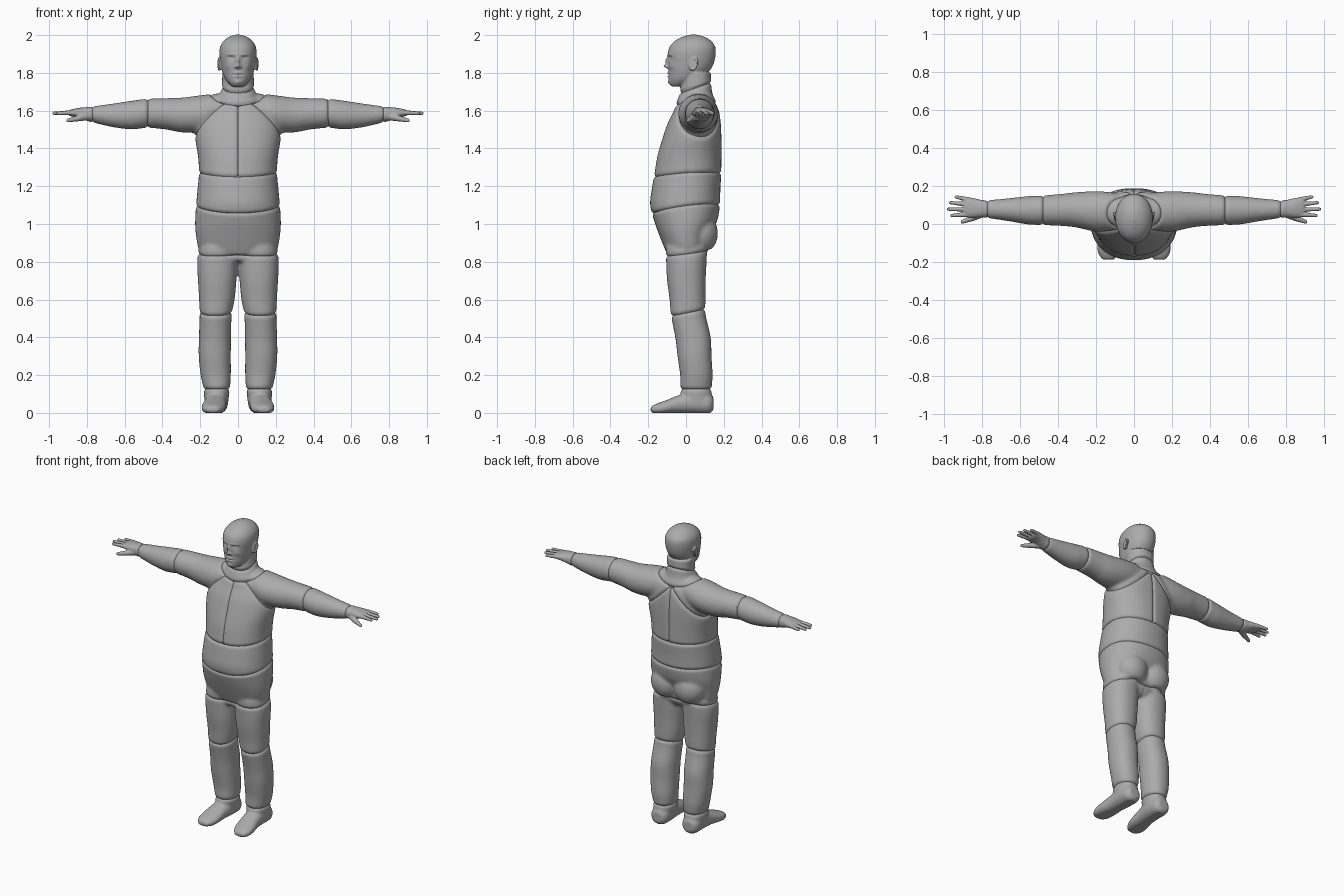
import bpy, bmesh, math
from mathutils import Vector, Matrix

if "Cube" in bpy.data.objects:
    bpy.data.objects.remove(bpy.data.objects["Cube"])

grey = bpy.data.materials.new("plain grey")
grey.use_nodes = True
GREY = (0.41, 0.41, 0.41, 1)
grey.diffuse_color = GREY
grey.node_tree.nodes["Principled BSDF"].inputs["Base Color"].default_value = GREY


# ---------- helpers ----------
def spline(rows, steps=5):
    """Smoothly interpolate section rows."""
    out = []
    for i in range(len(rows) - 1):
        p = [rows[max(i - 1, 0)], rows[i], rows[i + 1], rows[min(i + 2, len(rows) - 1)]]
        for k in range(steps):
            t = k / steps
            out.append([0.5 * (2 * b + (c - a) * t + (2 * a - 5 * b + 4 * c - d) * t * t
                               + (3 * b - a - 3 * c + d) * t ** 3) for a, b, c, d in zip(*p)])
    return out + [list(rows[-1])]


def loft(bm, axis, rows, power=2.2, n=40):
    """Closed tube; each row is position, two centres, two radii."""
    rings = []
    for pos, ca, cb, ra, rb in spline(rows):
        ring = []
        for k in range(n):
            c, s = math.cos(math.tau * k / n), math.sin(math.tau * k / n)
            co = [ca + ra * math.copysign(abs(c) ** (2 / power), c),
                  cb + rb * math.copysign(abs(s) ** (2 / power), s)]
            co.insert("xyz".index(axis), pos)
            ring.append(bm.verts.new(co))
        rings.append(ring)
    for a, b in zip(rings, rings[1:]):
        for k in range(n):
            bm.faces.new((a[k], a[k - 1], b[k - 1], b[k]))
    bm.faces.new(rings[0])
    bm.faces.new(rings[-1])


def ball(bm, centre, radii, turn=0):
    m = Matrix.Translation(centre) @ Matrix.Rotation(turn, 4, "X") @ Matrix.Diagonal((*radii, 1))
    bmesh.ops.create_uvsphere(bm, u_segments=20, v_segments=12, radius=1, matrix=m)


def beads(bm, start, end, r0, r1, n=14):
    for k in range(n + 1):
        t = k / n
        ball(bm, Vector(start).lerp(Vector(end), t), [r0 + (r1 - r0) * t] * 3)


def mirror(bm):
    geo = bmesh.ops.duplicate(bm, geom=bm.verts[:] + bm.edges[:] + bm.faces[:])["geom"]
    for v in geo:
        if isinstance(v, bmesh.types.BMVert):
            v.co.x *= -1


def fuse(bm, voxel, smooth):
    """Merge overlapping shells into one smooth skin."""
    bmesh.ops.recalc_face_normals(bm, faces=bm.faces[:])
    me = bpy.data.meshes.new("skin")
    bm.to_mesh(me)
    ob = bpy.data.objects.new("skin", me)
    bpy.context.collection.objects.link(ob)
    mod = ob.modifiers.new("Remesh", "REMESH")
    mod.mode, mod.voxel_size = "VOXEL", voxel
    mod = ob.modifiers.new("Smooth", "SMOOTH")
    mod.factor, mod.iterations = 0.5, smooth
    skin = bpy.data.meshes.new_from_object(ob.evaluated_get(bpy.context.evaluated_depsgraph_get()))
    out = bmesh.new()
    out.from_mesh(skin)
    bpy.data.objects.remove(ob)
    return out


def cut(bm, f, depth=0.009, wide=0.018):
    """Press a seam groove along f = 0 and return the (negative, positive) pieces."""
    for level in (-0.006, 0, 0.006):
        val = {v: f(v.co) - level for v in bm.verts}
        new = []
        for e in bm.edges[:]:
            a, b = e.verts
            if val[a] * val[b] < 0:
                t = min(max(val[a] / (val[a] - val[b]), 0.02), 0.98)
                new.append(bmesh.utils.edge_split(e, a, t)[1])
        bmesh.ops.connect_verts(bm, verts=new)
    bm.normal_update()
    positive = [f(p.calc_center_median()) > 0 for p in bm.faces]
    for v, d in [(v, abs(f(v.co))) for v in bm.verts]:
        if d < wide:
            v.co -= v.normal * depth * (1 - d / wide) ** 2
    pieces = []
    for side in (False, True):
        piece = bm.copy()
        piece.faces.ensure_lookup_table()
        drop = [p for p, s in zip(piece.faces, positive) if s != side]
        bmesh.ops.delete(piece, geom=drop, context="FACES")
        pieces.append(piece)
    return pieces


def part(name, bm):
    me = bpy.data.meshes.new(name)
    bm.normal_update()
    bm.to_mesh(me)
    me.materials.append(grey)
    me.polygons.foreach_set("use_smooth", [True] * len(me.polygons))
    bpy.context.collection.objects.link(bpy.data.objects.new(name, me))


# ---------- body skin: limbs on one side, mirrored, then the trunk ----------
bm = bmesh.new()
loft(bm, "z", [(.05, .115, .06, .062, .075), (.13, .113, .053, .07, .083), (.2, .118, .055, .08, .086),
               (.3, .123, .045, .085, .09), (.4, .122, .037, .085, .094), (.52, .118, .012, .085, .092),
               (.6, .112, .008, .094, .095), (.7, .11, .002, .102, .102), (.8, .109, .002, .107, .107),
               (.88, .105, .002, .1, .11)])
loft(bm, "y", [(.145, .115, .05, .035, .035), (.12, .115, .05, .057, .055), (.05, .115, .055, .062, .06),
               (-.03, .12, .047, .06, .05), (-.1, .128, .032, .065, .037), (-.15, .133, .022, .058, .029),
               (-.187, .135, .018, .034, .016)])
loft(bm, "x", [(.03, .07, 1.605, .08, .085), (.12, .066, 1.595, .1, .095), (.2, .066, 1.583, .106, .098),
               (.3, .074, 1.577, .093, .092), (.38, .074, 1.583, .084, .083), (.48, .072, 1.586, .078, .077),
               (.56, .072, 1.577, .074, .076), (.66, .075, 1.575, .06, .063), (.77, .078, 1.58, .047, .043),
               (.81, .08, 1.58, .045, .038)], 2)
ball(bm, (.085, .075, .95), (.105, .095, .11))
mirror(bm)
loft(bm, "z", [(.8, 0, .0, .15, .08), (.86, 0, .003, .205, .112), (.95, 0, -.005, .224, .14),
               (1.02, 0, -.002, .227, .168), (1.1, 0, -.005, .222, .185), (1.18, 0, 0, .215, .182),
               (1.27, 0, .01, .207, .177), (1.36, 0, .018, .212, .17), (1.45, 0, .031, .226, .157),
               (1.53, 0, .043, .222, .142), (1.6, 0, .055, .19, .12), (1.65, 0, .055, .13, .103),
               (1.7, 0, .053, .09, .085), (1.8, 0, .055, .083, .076)])
body = fuse(bm, .0085, 9)
for v in body.verts:
    v.co.z = max(v.co.z, 0)


# ---------- seams and suit parts ----------
def neck_seam(p):
    return p.z - 1.718 - .3 * (p.y - .04)


body, _ = cut(body, neck_seam)
body, collar = cut(body, lambda p: .152 - (p - Vector((0, .05, 1.74))).length)
part("collar", collar)
trunk, sleeves = cut(body, lambda p: (abs(p.x) + .4 * p.y + 1.02 * p.z - 1.74) / 1.48)
trunk, chest = cut(trunk, lambda p: p.z - 1.26 - .05 * p.y - .25 * p.x ** 2)
lower, belt = cut(trunk, lambda p: p.z - 1.078 - .13 * p.y - .4 * p.x ** 2)
legs, hips = cut(lower, lambda p: p.z - .842 - .12 * p.y)
part("waist_band", belt)
part("hips", hips)
chest = cut(chest, lambda p: p.x)
sleeves = cut(sleeves, lambda p: p.x)
legs = cut(legs, lambda p: p.x, depth=.002)
for i, (side, s) in enumerate((("right", -1), ("left", 1))):
    part(side + "_chest", chest[i])
    upper, rest = cut(sleeves[i], lambda p: s * p.x - .478)
    fore, _ = cut(rest, lambda p: s * p.x - .77, .006)
    part(side + "_upper_sleeve", upper)
    part(side + "_forearm", fore)
    low, thigh = cut(legs[i], lambda p: p.z - .528 - .19 * p.y)
    foot, shin = cut(low, lambda p: p.z - .125)
    part(side + "_thigh", thigh)
    part(side + "_shin", shin)
    part(side + "_foot", foot)

# ---------- hands ----------
bm = bmesh.new()
loft(bm, "x", [(.74, .077, 1.58, .05, .046), (.77, .078, 1.58, .047, .043), (.8, .08, 1.583, .046, .036),
               (.84, .084, 1.588, .051, .027), (.88, .088, 1.588, .052, .019), (.895, .088, 1.588, .045, .013)])
for base_y, tip_x, tip_y in ((.128, .942, .142), (.102, .972, .112), (.076, .983, .078), (.05, .965, .045)):
    beads(bm, (.87, base_y, 1.59), (tip_x - .009, tip_y, 1.586), .0135, .009)
beads(bm, (.8, .058, 1.572), (.845, .032, 1.56), .024, .016)
beads(bm, (.845, .032, 1.56), (.9, .012, 1.548), .016, .01)
_, hand = cut(fuse(bm, .0035, 3), lambda p: p.x - .77, .006)
part("left_hand", hand)
bmesh.ops.scale(hand, vec=(-1, 1, 1), verts=hand.verts[:])
bmesh.ops.reverse_faces(hand, faces=hand.faces[:])
part("right_hand", hand)

# ---------- head: skull, neck, ears, then modelled features ----------
bm = bmesh.new()
for k in range(24):                                     # ear rim
    a = math.tau * k / 24
    ball(bm, (.1 + .004 * math.cos(a), .04 + .018 * math.cos(a) + .006 * math.sin(a),
              1.847 + .03 * math.sin(a)), (.006, .0065, .0065))
ball(bm, (.094, .038, 1.843), (.01, .016, .028), -.2)   # ear bowl
mirror(bm)
loft(bm, "z", [(1.65, 0, .055, .13, .103), (1.7, 0, .053, .09, .085), (1.8, 0, .055, .083, .076)])
loft(bm, "z", [(1.728, 0, -.045, .026, .03), (1.742, 0, -.03, .046, .056), (1.77, 0, -.002, .069, .09),
               (1.81, 0, .016, .084, .108), (1.85, 0, .026, .092, .121), (1.9, 0, .03, .098, .127),
               (1.94, 0, .034, .094, .12), (1.97, 0, .037, .075, .095), (1.99, 0, .04, .048, .06),
               (2.002, 0, .04, .016, .02)], 2.1)
head = fuse(bm, .0042, 4)
features = [(.036, 1.878, .017, .011, -.013), (.036, 1.875, .012, .006, .007),   # sockets, lids
            (.034, 1.897, .022, .006, .004), (0, 1.862, .009, .018, .015),       # brows, bridge
            (0, 1.836, .011, .011, .024), (.014, 1.831, .006, .006, .009),       # tip, nostrils
            (0, 1.799, .02, .006, .008), (0, 1.781, .017, .005, .007),           # lips
            (0, 1.79, .024, .003, -.005), (0, 1.75, .02, .013, .007),            # mouth, chin
            (.052, 1.835, .017, .018, .005)]                                     # cheeks
for v in head.verts:
    if v.co.y < 0:
        fade = min(1, -v.co.y / .03)
        x, z = abs(v.co.x), v.co.z
        v.co.y -= fade * sum(amt * math.exp(-((x - fx) / sx) ** 2 - ((z - fz) / sz) ** 2)
                             for fx, fz, sx, sz, amt in features)
_, head = cut(head, neck_seam)
part("head", head)
